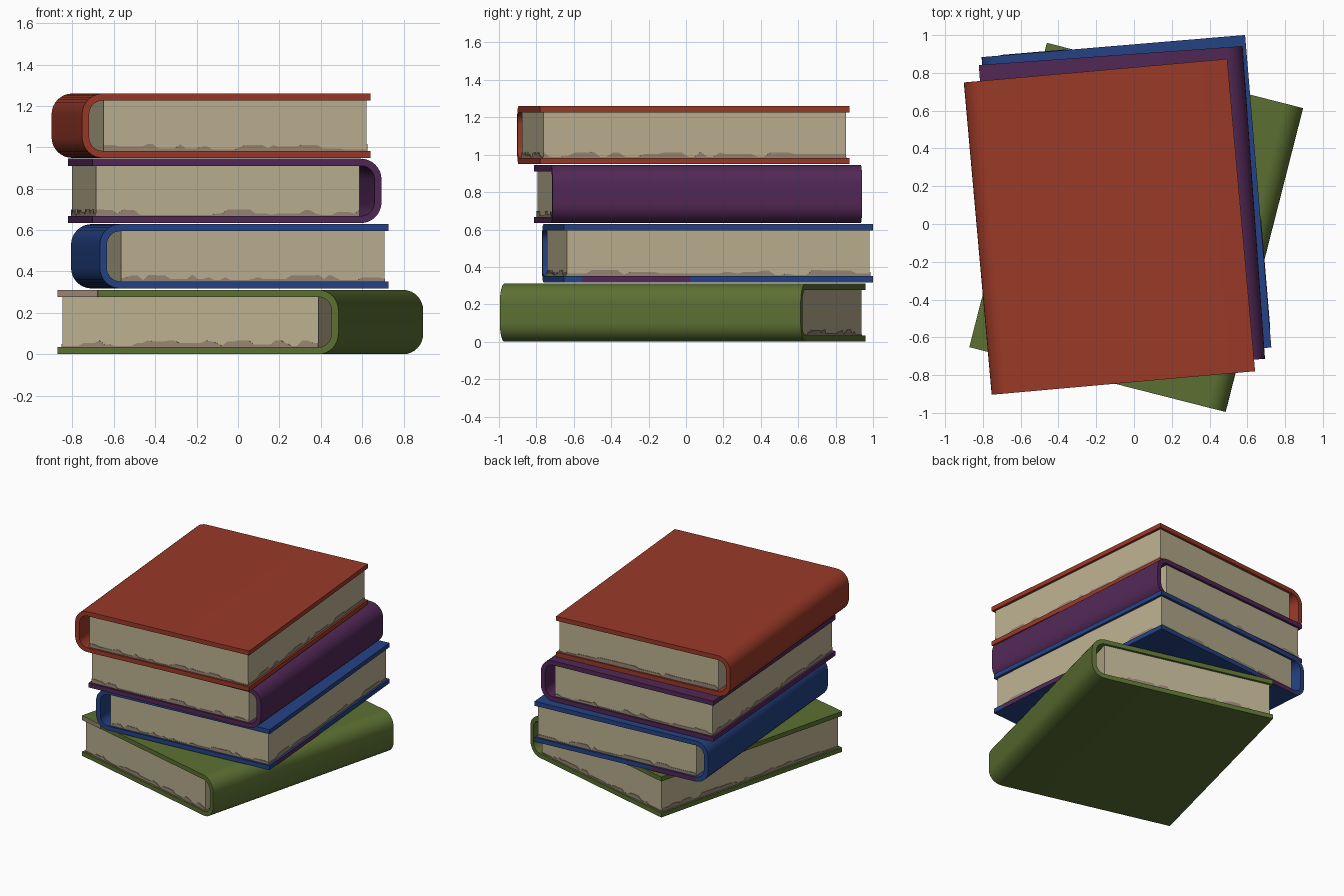
import bpy, bmesh, math, random
from mathutils import Matrix, Vector

random.seed(4)
if "Cube" in bpy.data.objects:
    bpy.data.objects.remove(bpy.data.objects["Cube"], do_unlink=True)

W, D, H = 1.40, 1.66, 0.311      # book width, depth, thickness
T, R = 0.034, 0.10               # cover thickness, spine corner radius
GAP, INSET = 0.105, 0.018        # hollow behind the spine, page inset


def material(name, rgb):
    lin = [((c / 255 + 0.055) / 1.055) ** 2.4 for c in rgb] + [1]
    m = bpy.data.materials.new(name)
    m.use_nodes = True
    m.diffuse_color = lin
    m.node_tree.nodes["Principled BSDF"].inputs["Base Color"].default_value = lin
    return m


paper = material("paper", (186, 175, 143))
stain = material("paper stain", (150, 132, 116))
red = material("red cloth", (153, 57, 39))
purple = material("purple cloth", (82, 40, 86))
blue = material("blue cloth", (36, 66, 132))
green = material("green cloth", (92, 112, 50))


def finish(name, bm, mat, place, smooth=False):
    bmesh.ops.recalc_face_normals(bm, faces=bm.faces)
    mesh = bpy.data.meshes.new(name)
    bm.to_mesh(mesh)
    bm.free()
    mesh.materials.append(mat)
    ob = bpy.data.objects.new(name, mesh)
    bpy.context.collection.objects.link(ob)
    ob.matrix_world = place
    if smooth:
        bpy.ops.object.select_all(action="DESELECT")
        ob.select_set(True)
        bpy.context.view_layer.objects.active = ob
        bpy.ops.object.shade_smooth_by_angle(angle=math.radians(35))
    return ob


def c_path(offset):
    """Half-open cover outline, fore edge to fore edge around the spine at -x."""
    r = R - offset
    pts = [(W / 2, H - offset)]
    for cz, start in ((H - R, 90), (R, 180)):
        for i in range(9):
            a = math.radians(start + 90 * i / 8)
            pts.append((-W / 2 + R + r * math.cos(a), cz + r * math.sin(a)))
    return pts + [(W / 2, offset)]


def cover(name, mat, place, side):
    bm = bmesh.new()
    outer, inner = c_path(0), c_path(T)
    rings = []
    for o, i in zip(outer, inner):
        rings.append([bm.verts.new((side * x, y, z)) for (x, z), y in
                      ((o, -D / 2), (o, D / 2), (i, D / 2), (i, -D / 2))])
    for a, b in zip(rings, rings[1:]):
        for k in range(4):
            n = (k + 1) % 4
            bm.faces.new((a[k], a[n], b[n], b[k]))
    bm.faces.new(rings[0])
    bm.faces.new(rings[-1])
    finish(name, bm, mat, place, True)


def box(name, mat, place, lo, hi):
    bm = bmesh.new()
    bmesh.ops.create_cube(bm, size=1)
    lo, hi = Vector(lo), Vector(hi)
    for v in bm.verts:
        v.co = Vector([l + (c + 0.5) * (h - l) for l, h, c in zip(lo, hi, v.co)])
    finish(name, bm, mat, place)


def stain_strip(name, place, start, end, out):
    """Uneven thin plate along the foot of a page face."""
    bm = bmesh.new()
    start, end = Vector(start), Vector(end)
    n, h, prev = 48, 0.015, None
    step = Vector(out) * 0.004
    for i in range(n + 1):
        if random.random() < 0.45:
            h = random.choice((0.006, 0.012, 0.02, 0.028, 0.032))
        p = start.lerp(end, i / n)
        cur = [bm.verts.new(q) for q in
               (p, p + step, p + step + Vector((0, 0, h)), p + Vector((0, 0, h)))]
        if prev:
            for k in range(4):
                m = (k + 1) % 4
                bm.faces.new((prev[k], prev[m], cur[m], cur[k]))
        else:
            bm.faces.new(cur)
        prev = cur
    bm.faces.new(prev)
    finish(name, bm, stain, place)


def book(name, mat, x, y, z, angle, side):
    """side = 1 puts the spine at -x, side = -1 at +x."""
    place = Matrix.Translation((x, y, z)) @ Matrix.Rotation(math.radians(angle), 4, "Z")
    cover(name + "_cover", mat, place, side)
    spine_x, fore_x = side * (-W / 2 + GAP), side * (W / 2 - INSET)
    py = D / 2 - INSET
    x0, x1 = sorted((spine_x, fore_x))
    box(name + "_pages", paper, place, (x0, -py, T), (x1, py, H - T))
    stain_strip(name + "_front_stain", place, (x0, -py, T), (x1, -py, T), (0, -1, 0))
    stain_strip(name + "_back_stain", place, (x0, py, T), (x1, py, T), (0, 1, 0))
    stain_strip(name + "_fore_stain", place, (fore_x, -py, T), (fore_x, py, T), (side, 0, 0))
    return place


# The stack, bottom to top
green_place = book("green_book", green, 0.012, -0.018, 0.0, -14.3, -1)
blue_place = book("blue_book", blue, -0.04, 0.115, 0.318, 4.8, 1)
book("purple_book", purple, -0.064, 0.064, 0.634, 4.1, -1)
book("red_book", red, -0.13, -0.015, 0.949, 5.1, 1)

# Discoloured patches on cover edges
E = 0.003
box("blue_fore_patch", purple, blue_place,
    (W / 2, -D / 2 + 0.1, 0), (W / 2 + E, -0.15, T))
box("blue_back_patch", purple, blue_place,
    (-W / 2 + R, D / 2, 0), (-0.25, D / 2 + E, T))
box("green_edge_patch", stain, green_place,
    (-W / 2, -D / 2 - E, H - T), (-W / 2 + 0.2, -D / 2, H))
